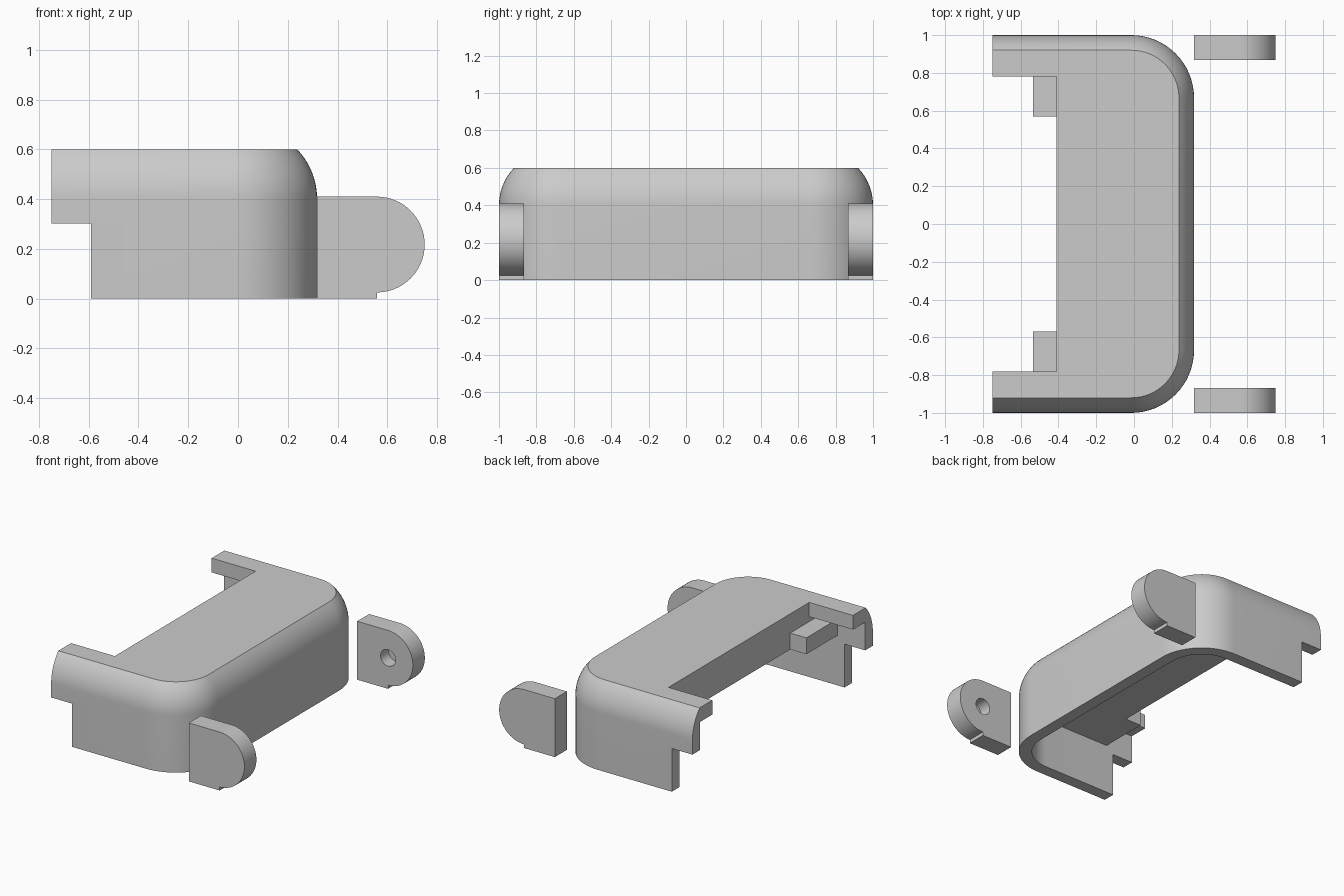
import bpy, bmesh
from math import sin, cos, pi, radians, sqrt

old = bpy.data.objects.get("Cube")
if old:
    bpy.data.objects.remove(old)

grey = bpy.data.materials.new("plain grey")
grey.use_nodes = True
grey.diffuse_color = (0.6, 0.6, 0.6, 1)
grey.node_tree.nodes["Principled BSDF"].inputs["Base Color"].default_value = (0.6, 0.6, 0.6, 1)


def loft(name, rings):
    """Closed solid through matching rings of points."""
    bm = bmesh.new()
    loops = [[bm.verts.new(p) for p in ring] for ring in rings]
    n = len(loops[0])
    for a, b in zip(loops, loops[1:]):
        for i in range(n):
            j = (i + 1) % n
            bm.faces.new((a[i], a[j], b[j], b[i]))
    bm.faces.new(loops[0][::-1])
    bm.faces.new(loops[-1])
    bmesh.ops.recalc_face_normals(bm, faces=bm.faces)
    mesh = bpy.data.meshes.new(name)
    bm.to_mesh(mesh)
    bm.free()
    mesh.materials.append(grey)
    obj = bpy.data.objects.new(name, mesh)
    bpy.context.collection.objects.link(obj)
    return obj


def box(name, x0, x1, y0, y1, z0, z1):
    return loft(name, [[(x0, y0, z), (x1, y0, z), (x1, y1, z), (x0, y1, z)] for z in (z0, z1)])


def cut(obj, cutter):
    cutter.hide_render = True
    mod = obj.modifiers.new("cut", "BOOLEAN")
    mod.object, mod.operation, mod.solver = cutter, "DIFFERENCE", "EXACT"
    bpy.context.view_layer.objects.active = obj
    bpy.ops.object.modifier_apply(modifier=mod.name)
    bpy.data.objects.remove(cutter)


def smooth(obj):
    bpy.ops.object.select_all(action="DESELECT")
    obj.select_set(True)
    bpy.context.view_layer.objects.active = obj
    bpy.ops.object.shade_smooth_by_angle(angle=radians(25))


def outline(inset, z, back=-0.75, steps=16):
    """Plan of the cover: straight back, two rounded corners in front."""
    r = 0.333 - inset
    half = [(-0.015 + r * sin(t), -0.667 - r * cos(t))
            for t in (pi / 2 * i / steps for i in range(steps + 1))]
    side = [(back, -1 + inset)] + half
    return [(x, y, z) for x, y in side] + [(x, -y, z) for x, y in reversed(side)]


# Cover with a rounded upper edge
TOP, SPRING, R, WALL = 0.6, 0.4, 0.29, 0.085
rings = [outline(0, 0)]
for i in range(11):
    h = (TOP - SPRING) * i / 10
    rings.append(outline(R - sqrt(R * R - h * h), SPRING + h))
cover = loft("cover", rings)

# Hollow below the thick top, thin lips on the back arms, notched lower walls
INNER = 1 - WALL
cut(cover, loft("cavity", [outline(WALL, z, -1) for z in (-0.1, 0.35)]))
cut(cover, box("arm_hollow", -1, -0.41, -INNER, INNER, -0.2, 0.5))
cut(cover, box("top_opening", -1, -0.41, -0.78, 0.78, 0.3, 1))
cut(cover, box("wall_notch", -1, -0.59, -1.1, 1.1, -0.1, 0.303))
smooth(cover)

# Catch blocks and hinge ears, one pair on each side
CX, CZ, RAD = 0.5575, 0.2175, 0.1925
for side, s in (("right", -1), ("left", 1)):
    y = sorted((0.57 * s, INNER * s))
    box(side + "_catch_block", -0.535, -0.41, y[0], y[1], 0.35, 0.465)

    arc = [(CX + RAD * cos(t), CZ + RAD * sin(t))
           for t in (-pi / 2 + pi * i / 32 for i in range(33))]
    plan = [(0.318, 0), (CX, 0)] + arc + [(0.318, 0.41)]
    ear = loft(side + "_ear", [[(x, v, z) for x, z in plan] for v in (s * 0.867, s)])
    circle = [(CX + 0.058 * cos(2 * pi * i / 32), CZ + 0.058 * sin(2 * pi * i / 32)) for i in range(32)]
    cut(ear, loft("pin_hole", [[(x, v, z) for x, z in circle] for v in (s * 0.8, s * 0.955)]))
    smooth(ear)
